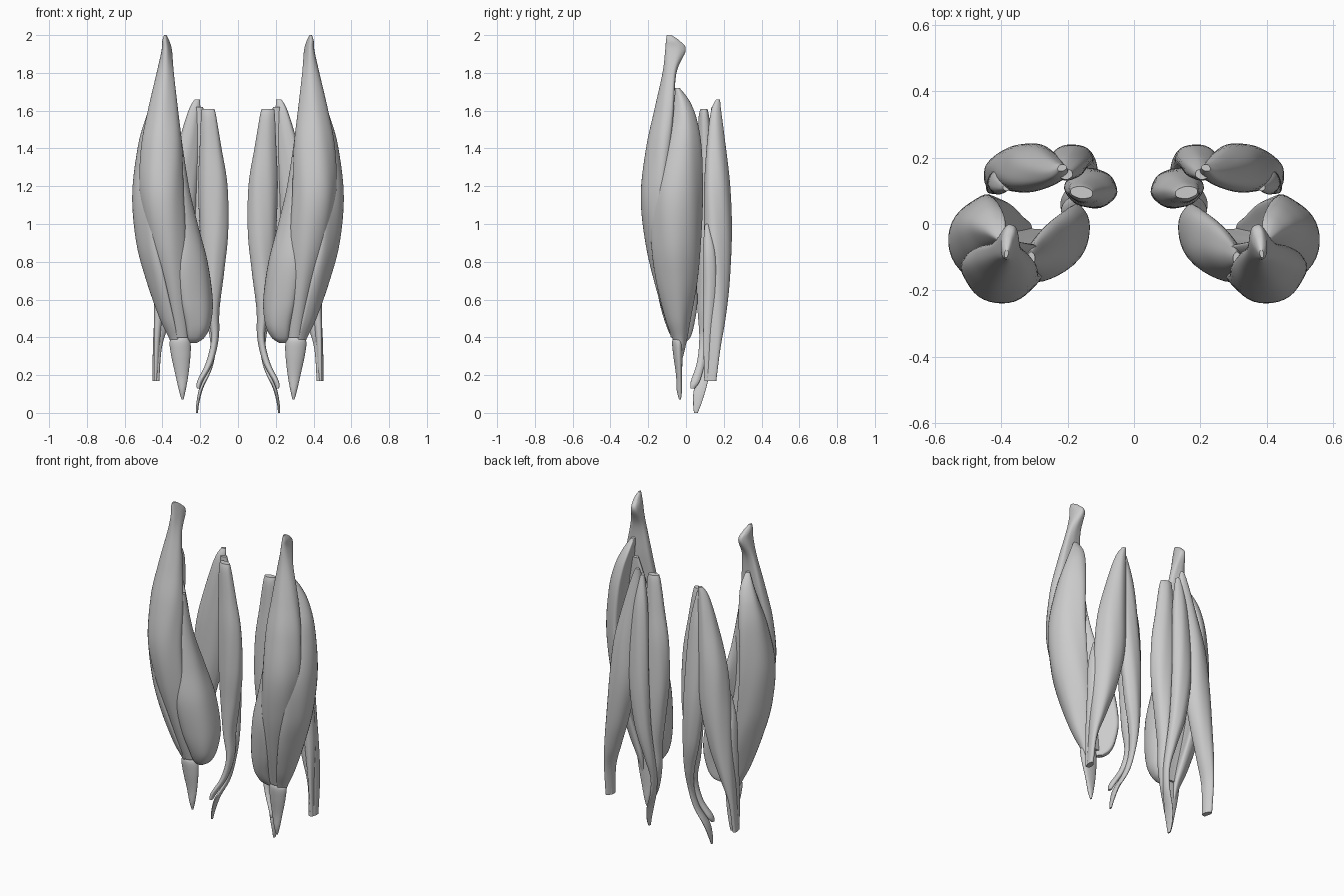
import bpy, bmesh, math

SIDES, STEPS = 40, 8


def spline(p0, p1, p2, p3, t):
    # Catmull-Rom blend of two neighbouring cross-sections
    return [0.5 * (2 * b + (c - a) * t + (2 * a - 5 * b + 4 * c - d) * t * t
                   + (3 * b - a - 3 * c + d) * t ** 3)
            for a, b, c, d in zip(p0, p1, p2, p3)]


def muscle(name, sections, angle=0, bend=0.0, fibre=0.015):
    """Loft (z, x, y, half width, half thickness) sections; bend curls the
    long edges towards the bone; result is mirrored to the other leg."""
    ca, sa = math.cos(math.radians(angle)), math.sin(math.radians(angle))
    pts = [sections[0]] + sections + [sections[-1]]
    rows = []
    for i in range(len(sections) - 1):
        for s in range(STEPS):
            rows.append(spline(*pts[i:i + 4], s / STEPS))
    rows.append(sections[-1])
    bm = bmesh.new()
    rings = []
    for z, x, y, w, h in rows:
        w, h = max(w, 0.004), max(h, 0.004)
        ring = []
        for k in range(SIDES):
            a = 2 * math.pi * k / SIDES
            ripple = 1 + fibre * math.sin(6 * a + 7 * z)
            cu = math.cos(a)
            u = w * cu * ripple
            v = h * math.sin(a) * ripple + bend * w * cu * cu
            ring.append(bm.verts.new((x + u * ca - v * sa, y + u * sa + v * ca, z)))
        rings.append(ring)
    for r0, r1 in zip(rings, rings[1:]):
        for k in range(SIDES):
            j = (k + 1) % SIDES
            bm.faces.new((r0[k], r0[j], r1[j], r1[k]))
    bm.faces.new(rings[0])
    bm.faces.new(rings[-1][::-1])
    bmesh.ops.recalc_face_normals(bm, faces=bm.faces)
    for f in bm.faces:
        f.smooth = len(f.verts) == 4
    me = bpy.data.meshes.new(name)
    bm.to_mesh(me)
    bm.free()
    ob = bpy.data.objects.new(name, me)
    bpy.context.collection.objects.link(ob)
    ob.modifiers.new("mirror", 'MIRROR').use_mirror_merge = False
    return ob


# Front thigh: long central muscle with hooked upper tendon
muscle("front_thigh_central", [
    (2.0, .385, -.09, .006, .012), (1.97, .383, -.07, .018, .037),
    (1.92, .378, -.056, .027, .055), (1.8, .387, -.088, .046, .036),
    (1.6, .40, -.118, .082, .05), (1.4, .408, -.15, .11, .062),
    (1.15, .407, -.172, .115, .068), (.9, .375, -.152, .10, .062),
    (.65, .335, -.108, .068, .048), (.4, .305, -.055, .045, .025)], 8, .25)

# Front thigh: outer crescent
muscle("front_thigh_outer", [
    (1.72, .40, -.045, .012, .012), (1.65, .42, -.02, .042, .03),
    (1.55, .45, -.008, .07, .042), (1.4, .482, -.018, .105, .05),
    (1.15, .505, -.042, .135, .056), (.9, .482, -.048, .132, .056),
    (.7, .435, -.045, .112, .05), (.5, .375, -.04, .068, .04),
    (.38, .335, -.03, .035, .024), (.28, .32, -.03, .01, .01)], 95, .4)

# Front thigh: inner teardrop
muscle("front_thigh_inner", [
    (1.45, .315, -.11, .025, .015), (1.2, .30, -.105, .06, .036),
    (1.0, .272, -.095, .098, .05), (.8, .232, -.085, .128, .058),
    (.6, .202, -.06, .118, .056), (.47, .20, -.045, .085, .05),
    (.40, .215, -.035, .055, .035), (.37, .235, -.03, .02, .015)], -53, .3)

# Front thigh: deep sheet behind the central muscle
muscle("front_thigh_deep", [
    (1.6, .40, -.06, .03, .015), (1.35, .39, -.085, .09, .03),
    (1.0, .365, -.09, .11, .035), (.7, .32, -.07, .09, .035),
    (.4, .295, -.035, .06, .02)], 5, .25)

# Kneecap and tapering tendon
muscle("knee_tendon", [
    (.41, .305, -.045, .03, .012), (.38, .307, -.045, .054, .028),
    (.31, .303, -.043, .052, .025), (.2, .297, -.037, .034, .016),
    (.12, .295, -.035, .018, .014), (.07, .294, -.032, .005, .005)], 0, .1, 0)

# Back thigh: broad inner muscle
muscle("back_thigh_inner", [
    (1.61, .158, .095, .034, .018), (1.56, .155, .095, .042, .028),
    (1.4, .145, .10, .058, .04), (1.2, .133, .105, .077, .055),
    (.95, .127, .108, .075, .06), (.75, .13, .11, .058, .055),
    (.55, .132, .105, .034, .044), (.4, .122, .10, .02, .03),
    (.27, .15, .08, .018, .022), (.17, .20, .05, .015, .024),
    (.13, .21, .035, .008, .012)], 8, 0)

# Back thigh: slim middle muscle with long curling tendon
muscle("back_thigh_middle", [
    (1.62, .205, .15, .02, .016), (1.4, .20, .17, .05, .038),
    (1.0, .192, .193, .064, .046), (.7, .17, .188, .052, .042),
    (.5, .14, .165, .03, .032), (.36, .13, .135, .016, .024),
    (.24, .15, .11, .014, .024), (.13, .195, .075, .01, .032),
    (.05, .213, .06, .007, .022), (0.0, .217, .052, .005, .01)], -5, 0)

# Back thigh: long outer muscle
muscle("back_thigh_outer_long", [
    (1.66, .217, .17, .014, .01), (1.6, .232, .16, .032, .026),
    (1.45, .258, .16, .055, .045), (1.2, .297, .167, .084, .066),
    (.95, .322, .173, .092, .07), (.7, .36, .17, .072, .062),
    (.5, .40, .158, .044, .052), (.35, .427, .145, .022, .04),
    (.17, .435, .13, .016, .032)], -18, -.15)

# Back thigh: short outer muscle
muscle("back_thigh_outer_short", [
    (1.0, .385, .11, .01, .01), (.85, .402, .125, .03, .036),
    (.65, .41, .128, .032, .038), (.4, .425, .12, .018, .03),
    (.17, .432, .12, .012, .024)], 20, 0)
